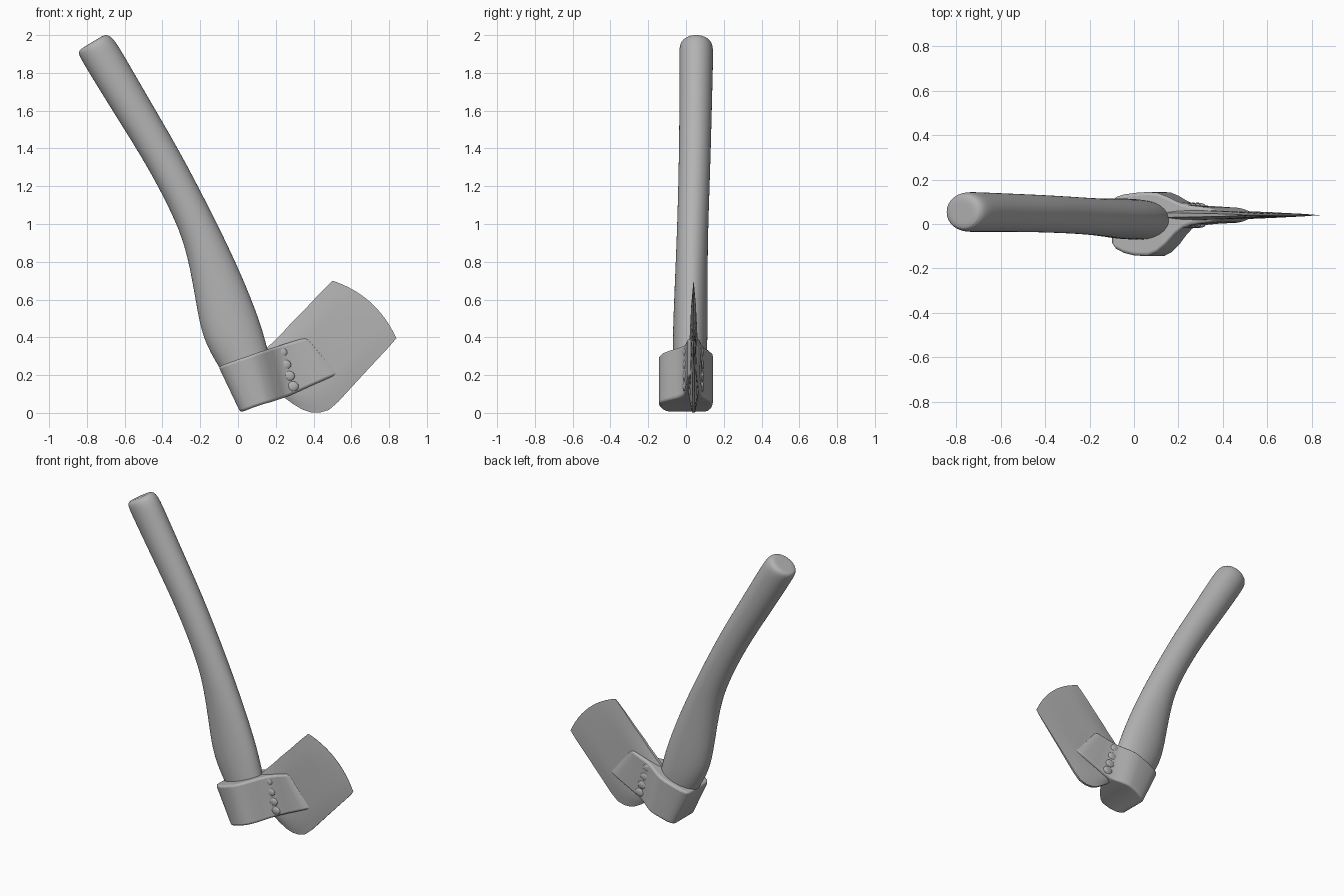
import bpy, bmesh, math
from mathutils import Vector

# Dark grey shared by every part
GREY = bpy.data.materials.new("dark_grey")
GREY.diffuse_color = (0.45, 0.45, 0.45, 1)


def make_object(name, bm, bevel=0.0, subdiv=0, angle=40):
    bmesh.ops.recalc_face_normals(bm, faces=bm.faces)
    mesh = bpy.data.meshes.new(name)
    bm.to_mesh(mesh)
    bm.free()
    mesh.materials.append(GREY)
    obj = bpy.data.objects.new(name, mesh)
    bpy.context.collection.objects.link(obj)
    if bevel:
        mod = obj.modifiers.new("soft_edges", 'BEVEL')
        mod.width = bevel
        mod.segments = 3
        mod.angle_limit = math.radians(40)
    if subdiv:
        mod = obj.modifiers.new("smooth", 'SUBSURF')
        mod.levels = mod.render_levels = subdiv
    bpy.ops.object.select_all(action='DESELECT')
    bpy.context.view_layer.objects.active = obj
    obj.select_set(True)
    bpy.ops.object.shade_smooth_by_angle(angle=math.radians(angle))
    return obj


def loft(rings):
    """Skin a list of closed rings of points and cap both ends."""
    bm = bmesh.new()
    rows = [[bm.verts.new(p) for p in ring] for ring in rings]
    n = len(rows[0])
    for a, b in zip(rows, rows[1:]):
        for i in range(n):
            j = (i + 1) % n
            bm.faces.new((a[i], a[j], b[j], b[i]))
    bm.faces.new(rows[0])
    bm.faces.new(rows[-1])
    return bm


# Handle: left x, left z, right x, right z, front y, back y
HANDLE = [
    (-0.81, 1.94, -0.735, 1.985, 0.015, 0.09),
    (-0.845, 1.918, -0.697, 2.008, -0.022, 0.13),
    (-0.843, 1.895, -0.662, 1.985, -0.036, 0.144),
    (-0.81, 1.835, -0.622, 1.925, -0.036, 0.144),
    (-0.64, 1.56, -0.47, 1.66, -0.035, 0.137),
    (-0.475, 1.30, -0.305, 1.38, -0.038, 0.13),
    (-0.325, 1.01, -0.155, 1.09, -0.045, 0.12),
    (-0.265, 0.83, -0.06, 0.90, -0.052, 0.115),
    (-0.222, 0.58, 0.045, 0.67, -0.062, 0.115),
    (-0.188, 0.39, 0.125, 0.46, -0.07, 0.115),
    (-0.10, 0.24, 0.155, 0.34, -0.07, 0.11),
    (0.0, 0.08, 0.21, 0.15, -0.07, 0.09),
    (0.04, 0.025, 0.21, 0.08, -0.06, 0.08),
]
rings = []
for lx, lz, rx, rz, y0, y1 in HANDLE:
    mid = Vector(((lx + rx) / 2, (y0 + y1) / 2, (lz + rz) / 2))
    across = Vector(((rx - lx) / 2, 0, (rz - lz) / 2)) * 1.02
    deep = Vector((0, (y1 - y0) / 2, 0)) * 1.02
    rings.append([mid + across * math.cos(a) + deep * math.sin(a)
                  for a in (2 * math.pi * i / 16 for i in range(16))])
make_object("handle", loft(rings), subdiv=2, angle=60)

# Socket and cheeks: upper x, upper z, lower x, lower z, front y, back y
SOCKET = [
    (-0.103, 0.245, 0.012, 0.003, -0.085, 0.10),
    (-0.085, 0.252, 0.03, 0.009, -0.112, 0.122),
    (-0.05, 0.265, 0.055, 0.018, -0.13, 0.133),
    (0.0, 0.283, 0.09, 0.032, -0.142, 0.14),
    (0.06, 0.303, 0.14, 0.048, -0.144, 0.144),
    (0.10, 0.318, 0.17, 0.056, -0.128, 0.141),
    (0.14, 0.331, 0.205, 0.067, -0.095, 0.126),
    (0.18, 0.344, 0.238, 0.078, -0.05, 0.106),
    (0.215, 0.355, 0.265, 0.088, -0.02, 0.092),
    (0.25, 0.366, 0.31, 0.108, -0.006, 0.084),
    (0.29, 0.378, 0.38, 0.14, 0.001, 0.079),
    (0.33, 0.39, 0.475, 0.182, 0.006, 0.073),
    (0.35, 0.395, 0.50, 0.193, 0.012, 0.068),
    (0.375, 0.40, 0.535, 0.207, 0.027, 0.054),
]
make_object("socket", loft([[(ux, y0, uz), (ux, y1, uz), (lx, y1, lz), (lx, y0, lz)]
                            for ux, uz, lx, lz, y0, y1 in SOCKET]),
            bevel=0.02, angle=55)

# Blade: upper x, upper z, lower x, lower z, half thickness, outward bulge
BLADE = [
    (0.14, 0.33, 0.24, 0.085, 0.028, 0.0),
    (0.17, 0.36, 0.29, 0.048, 0.028, 0.0),
    (0.21, 0.40, 0.34, 0.018, 0.026, 0.0),
    (0.25, 0.44, 0.385, 0.003, 0.024, 0.0),
    (0.29, 0.485, 0.43, 0.001, 0.022, 0.0),
    (0.33, 0.525, 0.48, 0.015, 0.020, 0.005),
    (0.37, 0.565, 0.53, 0.058, 0.018, 0.015),
    (0.43, 0.63, 0.66, 0.20, 0.013, 0.035),
    (0.48, 0.68, 0.80, 0.35, 0.006, 0.045),
    (0.50, 0.70, 0.838, 0.395, 0.001, 0.05),
]
COLS = 12
rings = []
for ux, uz, lx, lz, half, bulge in BLADE:
    front, back = [], []
    for i in range(COLS + 1):
        t = i / COLS
        arc = 4 * t * (1 - t)
        x = ux + (lx - ux) * t + 0.66 * bulge * arc
        z = uz + (lz - uz) * t + 0.75 * bulge * arc
        h = half * (0.35 + 0.65 * min(1, arc * 1.6))
        front.append((x, 0.04 - h, z))
        back.append((x, 0.04 + h, z))
    rings.append(front + back[::-1])
make_object("blade", loft(rings), angle=35)

# Shallow hammered bumps where the socket meets the cheeks, on both sides
bm = bmesh.new()
for y in (-0.006, 0.084):
    for x, z in ((0.225, 0.32), (0.245, 0.255), (0.265, 0.195), (0.285, 0.14)):
        ball = bmesh.ops.create_uvsphere(bm, u_segments=16, v_segments=10, radius=1)
        for v in ball["verts"]:
            v.co = Vector((x + v.co.x * 0.036, y + v.co.y * 0.012, z + v.co.z * 0.028))
make_object("bumps", bm, angle=60)
